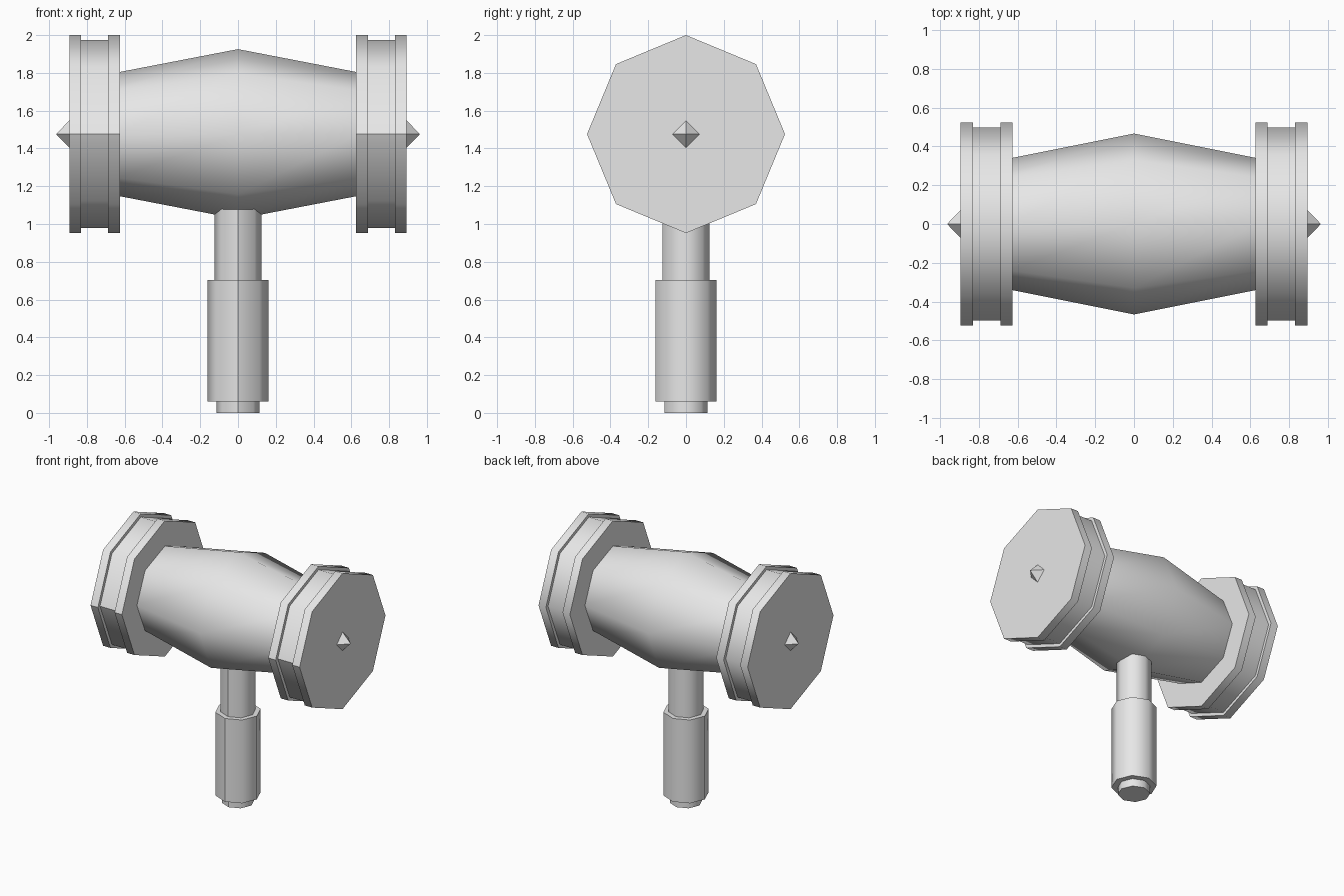
import bpy, bmesh, math
from mathutils import Vector

if "Cube" in bpy.data.objects:
    bpy.data.objects.remove(bpy.data.objects["Cube"])

HEAD_Z = 1.476

grey = bpy.data.materials.new("plain_grey")
grey.use_nodes = True
grey.diffuse_color = (0.8, 0.8, 0.8, 1)
grey.node_tree.nodes["Principled BSDF"].inputs["Base Color"].default_value = grey.diffuse_color


def turned(name, profile, axis="z", sides=8, squash=1.0, seam=False, smooth=True):
    """Spin (position, radius) pairs round an axis; zero radius makes a point."""
    bm = bmesh.new()
    rings = []
    for pos, rad in profile:
        ring = []
        for k in range(sides if rad else 1):
            a = math.tau * k / sides
            c, s = rad * math.cos(a), rad * math.sin(a)
            # the first corner of every ring faces the front
            co = (s, -c, pos) if axis == "z" else (pos, -c, HEAD_Z + s * squash)
            ring.append(bm.verts.new(co))
        rings.append(ring)
    for a, b in zip(rings, rings[1:]):
        for k in range(sides):
            j = (k + 1) % sides
            if len(b) == 1:
                bm.faces.new((a[k], a[j], b[0]))
            else:
                bm.faces.new((a[k], a[j], b[j], b[k]))
    for ring in (rings[0], rings[-1]):
        if len(ring) > 1:
            bm.faces.new(ring)
    bmesh.ops.recalc_face_normals(bm, faces=bm.faces)
    mesh = bpy.data.meshes.new(name)
    bm.to_mesh(mesh)
    bm.free()
    mesh.materials.append(grey)
    obj = bpy.data.objects.new(name, mesh)
    bpy.context.collection.objects.link(obj)
    if smooth:
        bpy.ops.object.select_all(action="DESELECT")
        obj.select_set(True)
        bpy.context.view_layer.objects.active = obj
        bpy.ops.object.shade_smooth_by_angle(angle=math.radians(60))
    if seam:
        # hard edge running along the front corner
        along = Vector((0, 0, 1)) if axis == "z" else Vector((1, 0, 0))
        for e in mesh.edges:
            p, q = (mesh.vertices[i].co for i in e.vertices)
            off = p.x if axis == "z" else p.z - HEAD_Z
            if p.y < 0 and abs(off) < 0.001 and abs((q - p).normalized().dot(along)) > 0.9:
                e.use_edge_sharp = True
    return obj


# Handle
turned("pommel", [(0, 0.115), (0.08, 0.115)], seam=True)
turned("grip", [(0.06, 0.161), (0.703, 0.161)], seam=True)
turned("shaft", [(0.68, 0.124), (1.2, 0.124)], seam=True)

# Bulging head
turned("barrel", [(-0.64, 0.338), (0, 0.466), (0.64, 0.338)], axis="x", squash=0.965)

# Grooved striking caps with a small point on each end
for side, sign in (("left", 1), ("right", -1)):
    cap = [(0.625, 0.524), (0.688, 0.524), (0.688, 0.498),
           (0.83, 0.498), (0.83, 0.524), (0.893, 0.524)]
    turned(side + "_cap", [(sign * x, r) for x, r in cap], axis="x", seam=True)
    turned(side + "_point", [(sign * 0.885, 0.08), (sign * 0.963, 0)],
           axis="x", sides=4, smooth=False)
